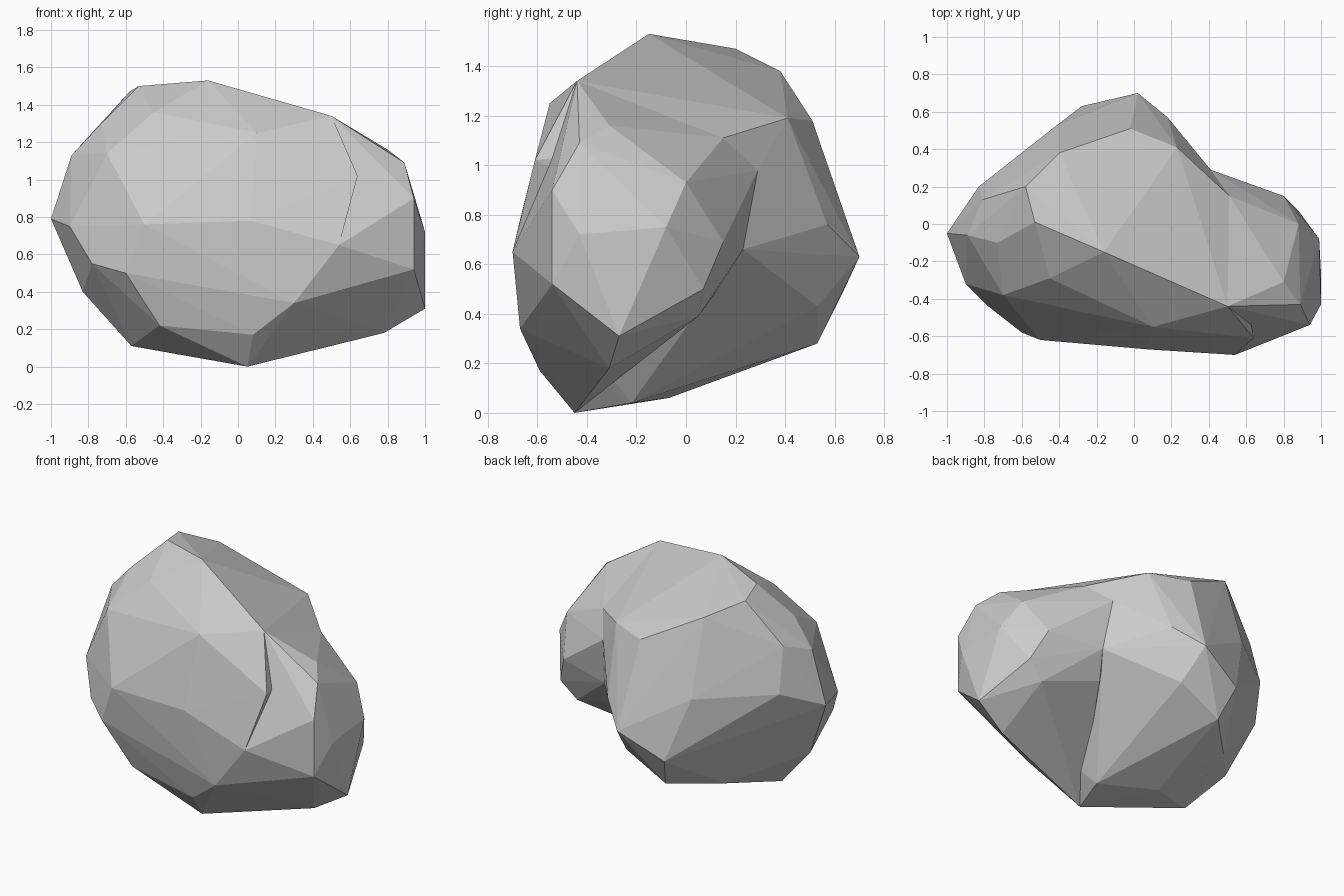
import bpy, bmesh

# corners common to both lobes, so their front and top run together
shared = [(.50, -.44, 1.34), (.54, -.70, .65), (.30, -.67, .34), (.08, -.59, .17),
          (.05, -.45, 0), (.51, .15, 1.11), (.41, .29, .98), (.44, .23, .66)]

# large left and rear lobe: back and top, underside, then front
body = [(-.16, -.15, 1.53), (-1, -.05, .79), (-.89, -.06, 1.13), (-.83, .20, .91),
        (-.81, .13, 1.20), (-.58, .20, 1.47), (-.53, .01, 1.50), (-.73, -.10, 1.30),
        (-.40, .38, 1.38), (-.41, .53, .89), (-.02, .51, 1.18), (.02, .70, .63),
        (.23, .41, 1.19), (.18, .57, .76),
        (-.28, .63, .48), (-.22, .53, .28), (.07, .53, .43), (-.48, .27, .25),
        (-.25, -.07, .06), (.11, -.22, .04), (-.83, -.13, .40), (-.57, -.20, .11),
        (-.42, -.52, .22), (-.78, -.44, .55), (-.90, -.32, .75), (-.60, -.58, .50),
        (-.50, -.62, .76), (-.70, -.38, 1.14), (-.45, -.29, 1.36), (.10, -.55, 1.25),
        (.07, -.67, .78), (.64, -.61, 1.02)]

# smaller right lobe
side = [(.80, -.31, 1.16), (.89, -.43, 1.09), (.88, 0, .93), (.94, -.54, .90),
        (.94, -.54, .52), (1, -.43, .72), (.99, -.08, .75), (1, -.27, .31),
        (.78, -.31, .18), (.80, .15, .69), (.88, .07, .50), (.77, .05, .39),
        (.38, .13, .50)]


def rock(name, points):
    bm = bmesh.new()
    for p in points:
        bm.verts.new(p)
    bmesh.ops.convex_hull(bm, input=bm.verts)
    loose = [v for v in bm.verts if not v.link_faces]
    bmesh.ops.delete(bm, geom=loose, context='VERTS')
    bmesh.ops.recalc_face_normals(bm, faces=bm.faces)
    mesh = bpy.data.meshes.new(name)
    bm.to_mesh(mesh)
    bm.free()
    ob = bpy.data.objects.new(name, mesh)
    bpy.context.collection.objects.link(ob)
    return ob


# faceted boulder, with a natural notch where the lobes meet at the back
boulder = rock("boulder", shared + body)
lobe = rock("boulder_side_lobe", shared + side)

# fuse the lobes into one skin
union = boulder.modifiers.new("fuse", 'BOOLEAN')
union.operation = 'UNION'
union.solver = 'EXACT'
union.object = lobe
bpy.context.view_layer.objects.active = boulder
bpy.ops.object.modifier_apply(modifier=union.name)
bpy.data.objects.remove(lobe)
